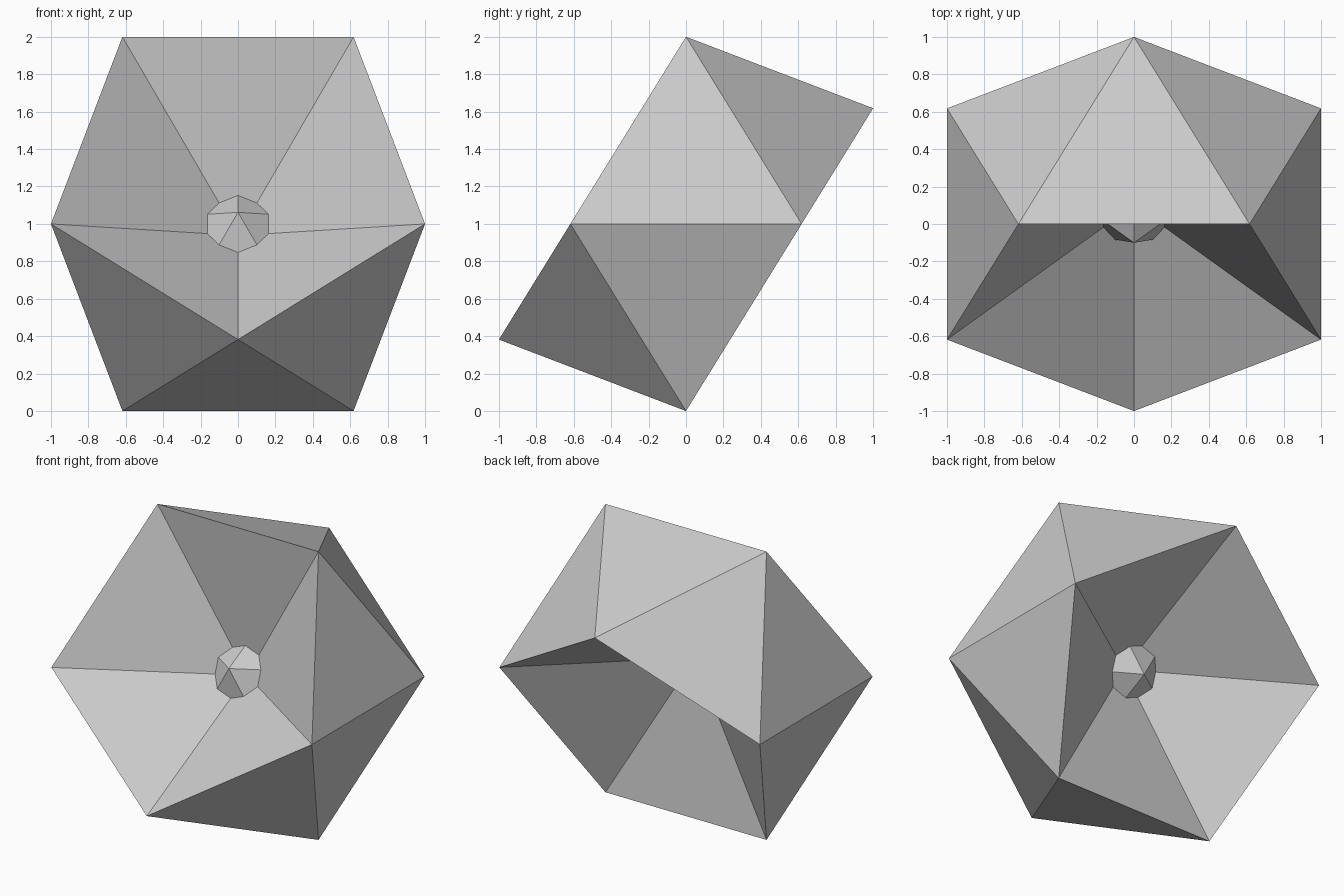
import bpy
import bmesh
from mathutils import Vector

cube = bpy.data.objects.get("Cube")
if cube:
    bpy.data.objects.remove(cube, do_unlink=True)

# Single grey material
grey = bpy.data.materials.new("light grey")
grey.use_nodes = True
colour = (0.6, 0.6, 0.6, 1)
grey.diffuse_color = colour
grey.node_tree.nodes["Principled BSDF"].inputs["Base Color"].default_value = colour

# Icosahedron from three golden rectangles
short = (5 ** 0.5 - 1) / 2
bm = bmesh.new()
for a in (-1, 1):
    for b in (-1, 1):
        for corner in ((a * short, 0, b), (a, b * short, 0), (0, a, b * short)):
            bm.verts.new(corner)
bmesh.ops.convex_hull(bm, input=bm.verts[:])
bmesh.ops.recalc_face_normals(bm, faces=bm.faces[:])

# Push two opposite corners just past the centre, making crossing hollow cones
for v in bm.verts:
    if v.co.y * v.co.z < -0.1:
        v.co *= -0.1

# Stand the solid on the ground
bmesh.ops.translate(bm, verts=bm.verts[:], vec=Vector((0, 0, 1)))

mesh = bpy.data.meshes.new("hollowed_icosahedron")
bm.to_mesh(mesh)
bm.free()
mesh.materials.append(grey)
solid = bpy.data.objects.new("hollowed_icosahedron", mesh)
bpy.context.collection.objects.link(solid)
